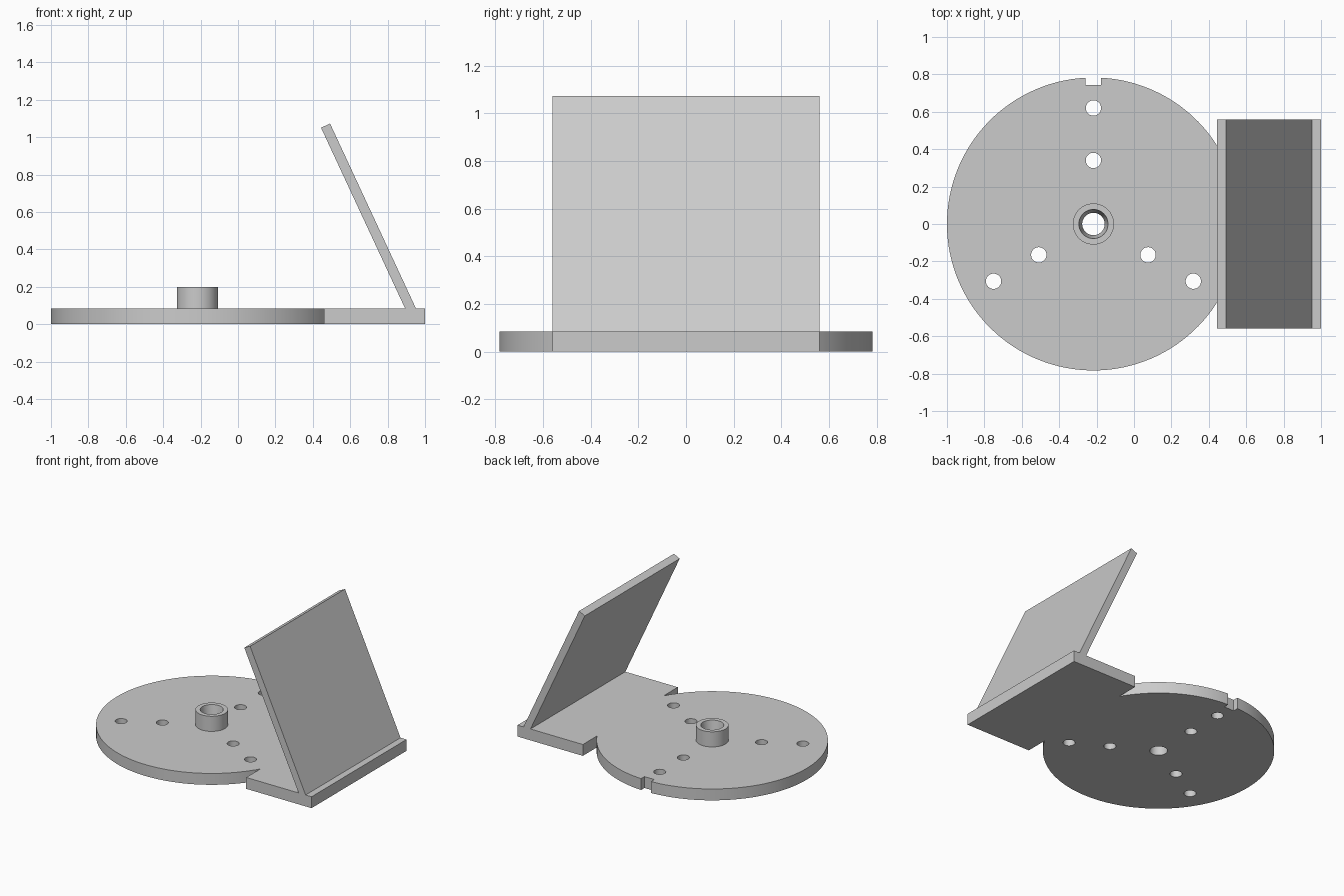
import bpy, bmesh, math

if "Cube" in bpy.data.objects:
    bpy.data.objects.remove(bpy.data.objects["Cube"])

CX, R, T, W = -0.217, 0.783, 0.085, 0.56   # disc centre, radius, thickness, plate half width

grey = bpy.data.materials.new("light grey")
grey.diffuse_color = (0.6, 0.6, 0.6, 1)
grey.use_nodes = True
grey.node_tree.nodes["Principled BSDF"].inputs["Base Color"].default_value = grey.diffuse_color


def prism(name, outline, direction):
    """Extrude a closed 3D outline along a direction."""
    bm = bmesh.new()
    face = bm.faces.new([bm.verts.new(p) for p in outline])
    new = bmesh.ops.extrude_face_region(bm, geom=[face])["geom"]
    bmesh.ops.translate(bm, vec=direction,
                        verts=[g for g in new if isinstance(g, bmesh.types.BMVert)])
    return finish(name, bm)


def finish(name, bm):
    bmesh.ops.recalc_face_normals(bm, faces=bm.faces)
    mesh = bpy.data.meshes.new(name)
    bm.to_mesh(mesh)
    bm.free()
    obj = bpy.data.objects.new(name, mesh)
    bpy.context.collection.objects.link(obj)
    mesh.materials.append(grey)
    return obj


def smooth(obj):
    bpy.ops.object.select_all(action='DESELECT')
    obj.select_set(True)
    bpy.context.view_layer.objects.active = obj
    bpy.ops.object.shade_smooth_by_angle(angle=math.radians(30))


def arc(a0, a1, n):
    return [(CX + R * math.cos(a0 + (a1 - a0) * i / n),
             R * math.sin(a0 + (a1 - a0) * i / n)) for i in range(n + 1)]


# base: disc with a rim notch, merging into a rectangular plate on the right
plate_x = 0.46
join = math.acos((plate_x - CX) / R)
half_notch = 0.041
na = math.asin(half_notch / R)
outline = arc(join, math.pi / 2 - na, 24)
outline += [(CX + half_notch, 0.742), (CX - half_notch, 0.742)]
outline += arc(math.pi / 2 + na, 2 * math.pi - join, 84)
outline += [(plate_x, -W), (1, -W), (1, W), (plate_x, W)]
base = prism("base", [(x, y, 0) for x, y in outline], (0, 0, T))

# holes through the base: three pairs and the central bore
holes = [(CX, 0, 0.06), (CX, 0.62, 0.041), (CX, 0.34, 0.041)]
for s in (-1, 1):
    holes += [(CX + s * 0.292, -0.165, 0.041), (CX + s * 0.534, -0.306, 0.041)]
bm = bmesh.new()
for x, y, r in holes:
    res = bmesh.ops.create_cone(bm, cap_ends=True, segments=40,
                                radius1=r, radius2=r, depth=0.4)
    bmesh.ops.translate(bm, verts=res["verts"], vec=(x, y, T / 2))
cutter = finish("hole_cutter", bm)
cutter.hide_render = True
mod = base.modifiers.new("holes", 'BOOLEAN')
mod.operation, mod.solver, mod.object = 'DIFFERENCE', 'EXACT', cutter
bpy.context.view_layer.objects.active = base
bpy.ops.object.modifier_apply(modifier=mod.name)
bpy.data.objects.remove(cutter)
smooth(base)

# hub: ring with a tapered bore
N = 64
profile = [(0.06, T), (0.11, T), (0.11, 0.198), (0.078, 0.198)]
bm = bmesh.new()
rings = [[bm.verts.new((CX + r * math.cos(math.tau * i / N),
                        r * math.sin(math.tau * i / N), z)) for i in range(N)]
         for r, z in profile]
for k in range(4):
    a, b = rings[k], rings[(k + 1) % 4]
    for i in range(N):
        j = (i + 1) % N
        bm.faces.new((a[i], a[j], b[j], b[i]))
smooth(finish("hub", bm))

# leaning panel
side = [(0.893, T), (0.951, T), (0.492, 1.073), (0.444, 1.05)]
prism("leaning_panel", [(x, -W, z) for x, z in side], (0, 2 * W, 0))
